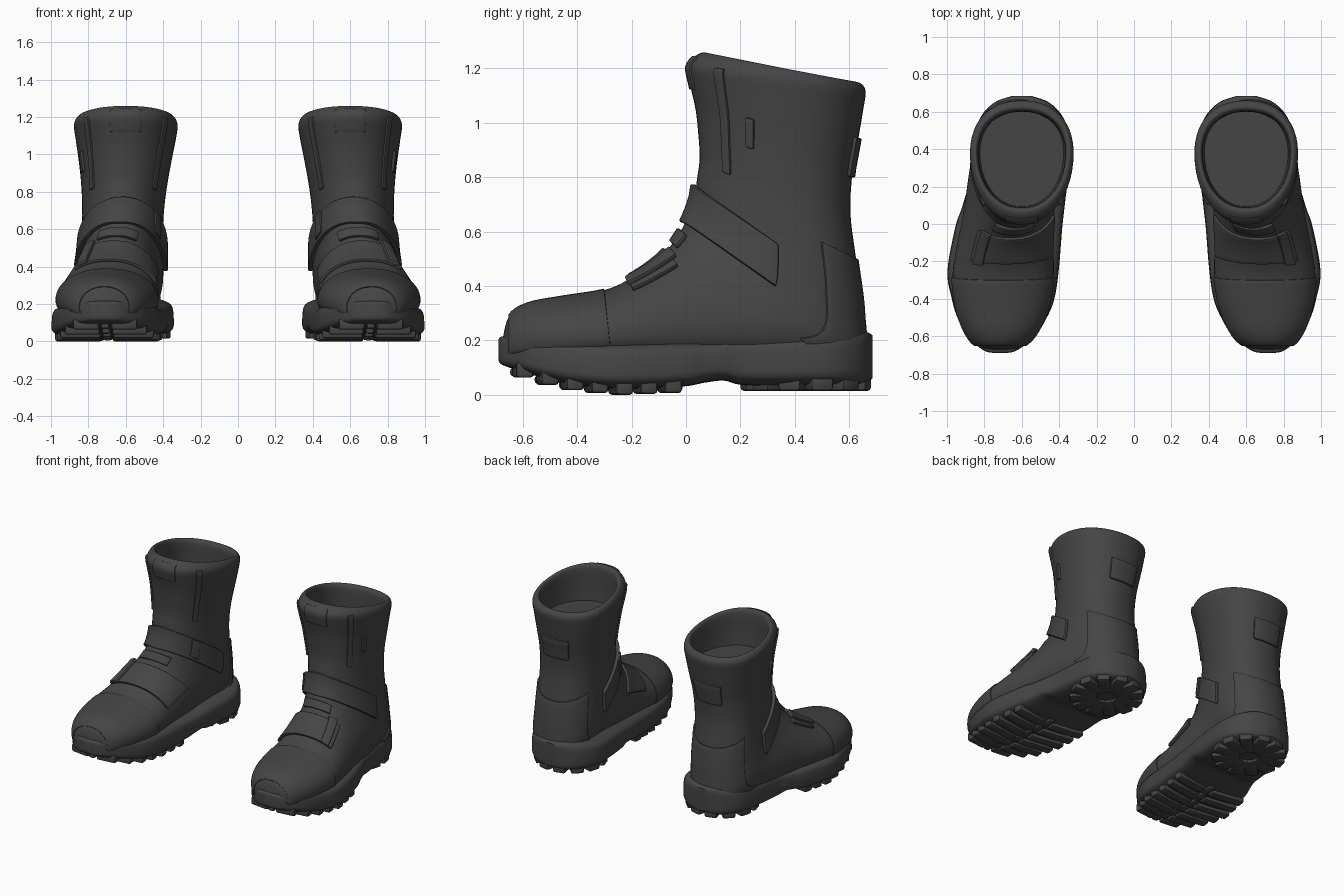
import bpy, bmesh, math
from mathutils import Matrix, Vector

cube = bpy.data.objects.get("Cube")
if cube:
    bpy.data.objects.remove(cube, do_unlink=True)

rubber = bpy.data.materials.new("charcoal_leather")
rubber.use_nodes = True
colour = (0.06, 0.06, 0.06, 1)
rubber.diffuse_color = colour
bsdf = rubber.node_tree.nodes["Principled BSDF"]
bsdf.inputs["Base Color"].default_value = colour
bsdf.inputs["Roughness"].default_value = 0.7

# Boot upper sections: front y, front z, back y, back z, centre x, half width
UPPER = [
    (-.675, .2, -.675, .16, .715, .03), (-.65, .29, -.65, .1, .715, .13),
    (-.58, .335, -.57, .1, .71, .195), (-.45, .36, -.44, .1, .705, .245),
    (-.3, .385, -.27, .1, .7, .268), (-.2, .43, -.08, .1, .69, .258),
    (-.1, .5, .15, .1, .67, .243), (-.04, .57, .45, .1, .65, .232),
    (0, .64, .64, .12, .63, .228), (.03, .72, .65, .3, .62, .22),
    (.04, .79, .625, .5, .617, .215), (.05, .87, .605, .66, .612, .22),
    (.045, .96, .61, .8, .607, .232), (.035, 1.05, .63, .92, .603, .248),
    (.015, 1.14, .65, 1.04, .6, .266), (.005, 1.21, .66, 1.12, .6, .275),
    (.05, 1.255, .63, 1.15, .6, .255), (.085, 1.24, .605, 1.13, .6, .235),
    (.09, 1.1, .6, 1.05, .6, .228), (.095, 1, .6, 1, .6, .222)]

# Sole sections: y, centre x, half width, bottom z, top z
SOLE = [
    (-.69, .715, .03, .13, .2), (-.675, .715, .09, .11, .215),
    (-.6, .71, .18, .085, .215), (-.5, .705, .238, .055, .205),
    (-.4, .7, .273, .035, .2), (-.25, .7, .296, .022, .195),
    (-.02, .67, .285, .03, .2), (.07, .65, .275, .045, .2),
    (.14, .635, .268, .052, .205), (.22, .62, .262, .035, .215),
    (.45, .6, .256, .035, .225), (.57, .6, .22, .037, .235),
    (.65, .6, .145, .042, .235), (.685, .6, .05, .06, .22)]

parts = []


def spline(rows, u):
    """Catmull-Rom blend between table rows."""
    i = min(int(max(u, 0)), len(rows) - 2)
    t = u - i
    p, q, r, s = (Vector(rows[max(0, min(k, len(rows) - 1))])
                  for k in range(i - 1, i + 3))
    return q + .5 * t * ((r - p) + t * ((2 * p - 5 * q + 4 * r - s)
                                        + t * (3 * (q - r) + s - p)))


def spow(v, e):
    return math.copysign(abs(v) ** e, v)


def upper_point(u, a, off, side):
    """Point on the upper; angle 0 is the front, positive is outward."""
    fy, fz, by, bz, cx, h = spline(UPPER, u)
    half = Vector((fy - by, fz - bz)) / 2
    reach = 1 + off / max(half.length, .03)
    c, s = spow(math.cos(a), .92), spow(math.sin(a), .9)
    width = (h + off) * (1 - .1 * c)
    return Vector((side * (cx + width * s),
                   (fy + by) / 2 + half.x * reach * c,
                   (fz + bz) / 2 + half.y * reach * c))


def sole_point(u, a, side):
    y, cx, h, zb, zt = spline(SOLE, u)
    c, s = spow(math.cos(a), .45), spow(math.sin(a), .4)
    flare = 1 - .02 * c
    return Vector((side * (cx + h * flare * s), y,
                   (zb + zt) / 2 + (zt - zb) / 2 * c))


def finish(bm, name, bevel=0, solid=0):
    bmesh.ops.recalc_face_normals(bm, faces=bm.faces)
    mesh = bpy.data.meshes.new(name)
    bm.to_mesh(mesh)
    bm.free()
    obj = bpy.data.objects.new(name, mesh)
    bpy.context.collection.objects.link(obj)
    mesh.materials.append(rubber)
    if solid:
        mod = obj.modifiers.new("thickness", "SOLIDIFY")
        mod.thickness, mod.offset = solid, 0
    if bevel:
        mod = obj.modifiers.new("bevel", "BEVEL")
        mod.width, mod.segments = bevel, 2
        mod.limit_method, mod.angle_limit = "ANGLE", math.radians(50)
    parts.append(obj)


def loft(name, point, count, steps, ring=48):
    """Closed tube of rings with capped ends."""
    bm = bmesh.new()
    rings = [[bm.verts.new(point(count * i / steps, math.tau * j / ring))
              for j in range(ring)] for i in range(steps + 1)]
    for lo, hi in zip(rings, rings[1:]):
        for j in range(ring):
            k = (j + 1) % ring
            bm.faces.new((lo[j], lo[k], hi[k], hi[j]))
    bm.faces.new(rings[0])
    bm.faces.new(rings[-1])
    finish(bm, name)


def panel(name, side, u0, u1, a0, a1, off, thick, pinch=0):
    """Overlay following the upper; pinch narrows it toward its ends."""
    n = max(3, int((u1 - u0) * 5))
    m = max(3, int(abs(a1 - a0) / 6))
    bm = bmesh.new()
    grid = []
    for i in range(n + 1):
        row = []
        for j in range(m + 1):
            a = a0 + (a1 - a0) * j / m
            spread = (i / n - .5) * (1 - pinch * abs(a) / 90)
            u = (u0 + u1) / 2 + (u1 - u0) * spread
            row.append(bm.verts.new(
                upper_point(u, math.radians(a), off, side)))
        grid.append(row)
    for lo, hi in zip(grid, grid[1:]):
        for j in range(m):
            bm.faces.new((lo[j], lo[j + 1], hi[j + 1], hi[j]))
    finish(bm, name, min(.006, thick * .3), thick)


def block(bm, loc, size, turn=0):
    mat = (Matrix.Translation(loc) @ Matrix.Rotation(turn, 4, "Z")
           @ Matrix.Diagonal((*size, 1)))
    bmesh.ops.create_cube(bm, size=1, matrix=mat)


def sole_at(y):
    """Sole section at a given length along the foot."""
    for a, b in zip(SOLE, SOLE[1:]):
        if a[0] <= y <= b[0]:
            return Vector(a).lerp(Vector(b), (y - a[0]) / (b[0] - a[0]))


# Overlays: name, sections from and to, angles from and to, offset,
# thickness, pinch
PANELS = [
    ("toe_cap", 1, 4, -115, 115, .001, .01),
    ("heel_counter", 7.4, 10, 122, 238, .003, .014),
    ("outer_placket", 10.8, 15.1, 48, 56, .002, .016),
    ("inner_placket", 10.8, 15.1, -56, -48, .002, .016),
    ("back_pull", 12, 13.2, 160, 200, .002, .02),
    ("collar_tab", 13.8, 15.6, -18, 18, .001, .012),
    ("side_loop", 12, 13.1, 70, 76, .006, .018),
    ("ankle_strap", 7.8, 9.7, -95, 90, .012, .024, .4),
    ("ankle_buckle", 8.2, 9.4, -60, -48, .025, .016),
    ("instep_strap", 4.9, 6.4, -75, 45, .01, .02),
    ("instep_buckle", 4.8, 6.6, 24, 38, .025, .022),
    ("tongue_loop", 6.8, 7.5, -28, 25, .008, .02)]

for side, label in ((1, "left_"), (-1, "right_")):
    # Upper with rolled collar and inner lining
    loft(label + "boot_upper", lambda u, a: upper_point(u, a, 0, side),
         len(UPPER) - 1, 95)
    for name, *spec in PANELS:
        panel(label + name, side, *spec)

    # Sole slab
    loft(label + "sole", lambda u, a: sole_point(u, a, side),
         len(SOLE) - 1, 65)

    # Forefoot tread: angled bars either side of a centre strip
    bm = bmesh.new()
    for i in range(7):
        y = -.6 + .09 * i
        _, cx, h, zb, _ = sole_at(y)
        for s in (1, -1):
            block(bm, (side * (cx + s * (h * .47 + .015)), y, zb + .008),
                  (h * .94 - .03, .064, .06), side * s * .12)
        block(bm, (side * cx, y, zb - .002), (.045, .094, .03))

    # Heel tread: bars radiating from the heel centre
    for i in range(12):
        a = math.tau * (i + .5) / 12
        d = Vector((math.cos(a), math.sin(a), 0))
        block(bm, Vector((side * .6, .44, .045)) + d * .15,
              (.18, .085, .06), a)
    finish(bm, label + "tread", .012)

# Bake the modifiers and smooth everything except hard edges
bpy.ops.object.select_all(action="DESELECT")
for obj in parts:
    obj.select_set(True)
bpy.context.view_layer.objects.active = parts[0]
bpy.ops.object.convert(target="MESH")
bpy.ops.object.shade_smooth_by_angle(angle=math.radians(40))
